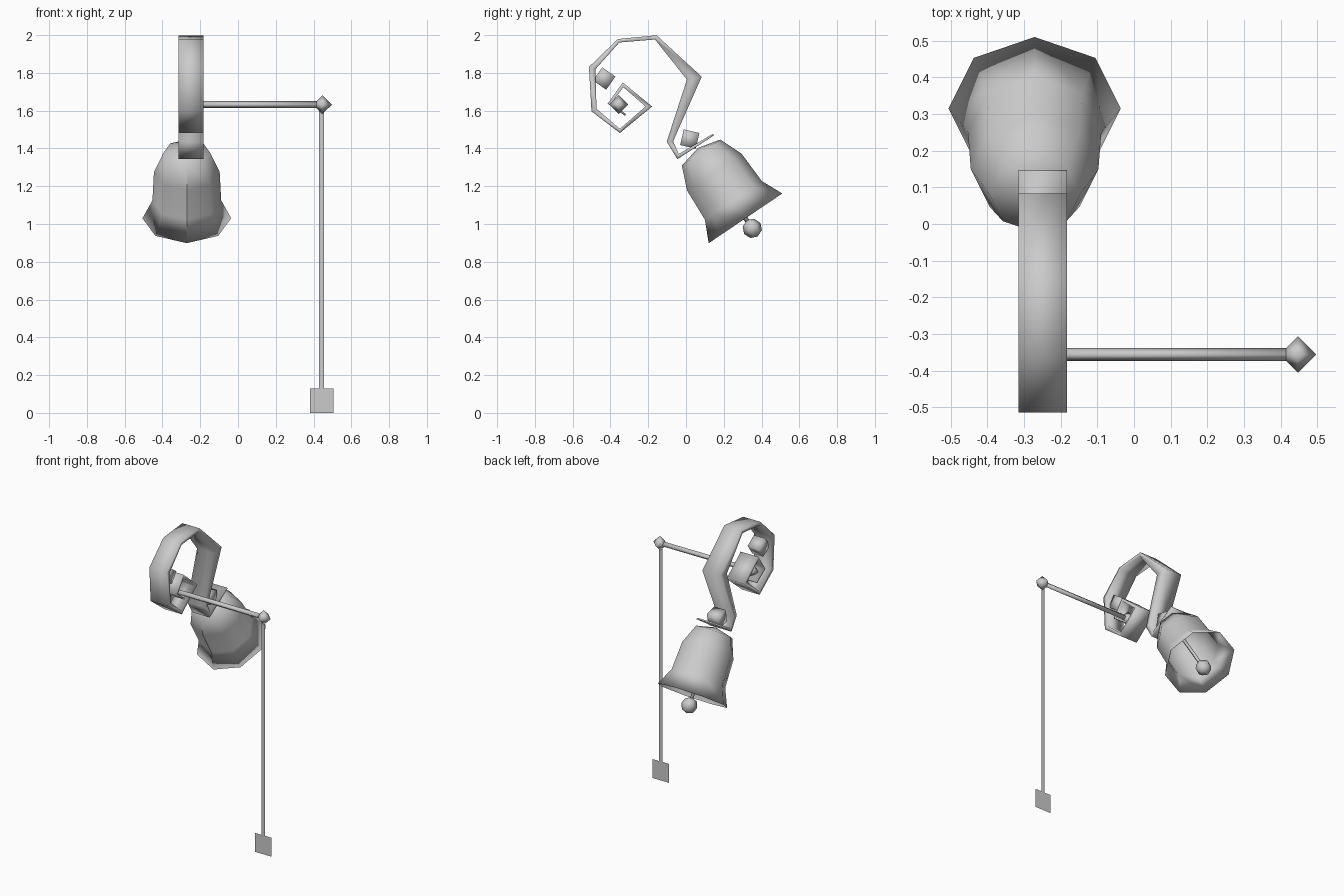
import bpy, bmesh, math
from mathutils import Vector, Matrix

if "Cube" in bpy.data.objects:
    bpy.data.objects.remove(bpy.data.objects["Cube"], do_unlink=True)

mat = bpy.data.materials.new("grey metal")
mat.use_nodes = True
grey = (0.6, 0.6, 0.6, 1)
mat.diffuse_color = grey
mat.node_tree.nodes["Principled BSDF"].inputs["Base Color"].default_value = grey


def finish(name, bm, closed=True):
    """Turn a bmesh into a named, fully smooth object."""
    if closed:
        bmesh.ops.recalc_face_normals(bm, faces=bm.faces)
    for face in bm.faces:
        face.smooth = True
    mesh = bpy.data.meshes.new(name)
    bm.to_mesh(mesh)
    bm.free()
    mesh.materials.append(mat)
    bpy.context.collection.objects.link(bpy.data.objects.new(name, mesh))


def rod(name, a, b, radius):
    a, b = Vector(a), Vector(b)
    bm = bmesh.new()
    rot = (b - a).to_track_quat('Z', 'Y').to_matrix().to_4x4()
    bmesh.ops.create_cone(bm, cap_ends=True, segments=4, radius1=radius, radius2=radius,
                          depth=(b - a).length, matrix=Matrix.Translation((a + b) / 2) @ rot)
    finish(name, bm)


def cube(name, centre, size, tilt):
    bm = bmesh.new()
    bmesh.ops.create_cube(bm, size=size, matrix=Matrix.Translation(centre)
                          @ Matrix.Rotation(math.radians(tilt), 4, 'X'))
    finish(name, bm)


def octahedron(name, centre, radius):
    bm = bmesh.new()
    for axis in range(3):
        for sign in (-radius, radius):
            p = Vector(centre)
            p[axis] += sign
            bm.verts.new(p)
    bmesh.ops.convex_hull(bm, input=bm.verts)
    finish(name, bm)


def plate(name, x0, x1, z0, z1, y):
    bm = bmesh.new()
    bm.faces.new([bm.verts.new(p) for p in ((x0, y, z0), (x1, y, z0), (x1, y, z1), (x0, y, z1))])
    finish(name, bm, closed=False)


# Curled spring strip: centre line (y, z) and thickness
path = [(0.145, 1.473, .01), (-0.042, 1.357, .028), (-0.085, 1.437, .034), (0.044, 1.772, .08),
        (-0.16, 1.988, .024), (-0.357, 1.97, .02), (-0.497, 1.825, .036), (-0.487, 1.603, .03),
        (-0.35, 1.493, .022), (-0.197, 1.622, .035), (-0.333, 1.737, .025),
        (-0.405, 1.638, .02), (-0.32, 1.577, .01)]
bm = bmesh.new()
rings = []
for i, (y, z, t) in enumerate(path):
    here = Vector((y, z))
    before = Vector(path[max(i - 1, 0)][:2])
    after = Vector(path[min(i + 1, len(path) - 1)][:2])
    d = (here - before).normalized() + (after - here).normalized()
    n = Vector((-d.y, d.x)).normalized() * t / 2
    rings.append([bm.verts.new((x, y + s * n.x, z + s * n.y))
                  for x, s in ((-.315, 1), (-.183, 1), (-.183, -1), (-.315, -1))])
for a, b in zip(rings, rings[1:]):
    for k in range(4):
        bm.faces.new((a[k], a[k - 1], b[k - 1], b[k]))
bm.faces.new(rings[0])
bm.faces.new(rings[-1])
finish("curled_spring", bm)

# Rivets on the spring
cube("upper_rivet", (-.25, -.433, 1.77), .085, -35)
cube("lower_rivet", (-.25, .02, 1.45), .085, -13)

# Hollow bell: outer and inner wall lathed with eight sides, then tilted
place = Matrix.Translation((-.271, .315, 1.03)) @ Matrix.Rotation(math.atan2(.56, .83), 4, 'X')
profile = [(.123, .42), (.174, .296), (.182, .115), (.235, 0),
           (.167, .115), (.16, .285), (.11, .4)]
bm = bmesh.new()
rings = [[bm.verts.new(place @ Vector((r * math.cos(k * math.pi / 4),
                                       r * math.sin(k * math.pi / 4), h))) for k in range(8)]
         for r, h in profile]
for a, b in zip(rings, rings[1:]):
    for k in range(8):
        bm.faces.new((a[k - 1], a[k], b[k], b[k - 1]))
for ring, height in ((rings[0], .45), (rings[-1], .43)):
    apex = bm.verts.new(place @ Vector((0, 0, height)))
    for k in range(8):
        bm.faces.new((ring[k - 1], ring[k], apex))
bm.edges.index_update()
# Front seam
for a, b in zip(rings[:3], rings[1:4]):
    bm.edges.get((a[6], b[6])).smooth = False
finish("bell", bm)

# Clapper
rod("clapper_stem", place @ Vector((0, 0, .4)), place @ Vector((0, 0, -.06)), .012)
bm = bmesh.new()
bmesh.ops.create_uvsphere(bm, u_segments=6, v_segments=4, radius=.052,
                          matrix=place @ Matrix.Translation((0, 0, -.064)))
finish("clapper_ball", bm)

# Crossbar with its end knobs, hanging cord and pull tag
rod("crossbar", (-.28, -.356, 1.632), (.45, -.356, 1.632), .018)
octahedron("outer_knob", (.447, -.356, 1.632), .05)
octahedron("inner_knob", (-.25, -.356, 1.632), .05)
plate("cord", .43, .455, .13, 1.6, -.356)
plate("pull_tag", .38, .505, 0, .13, -.356)
